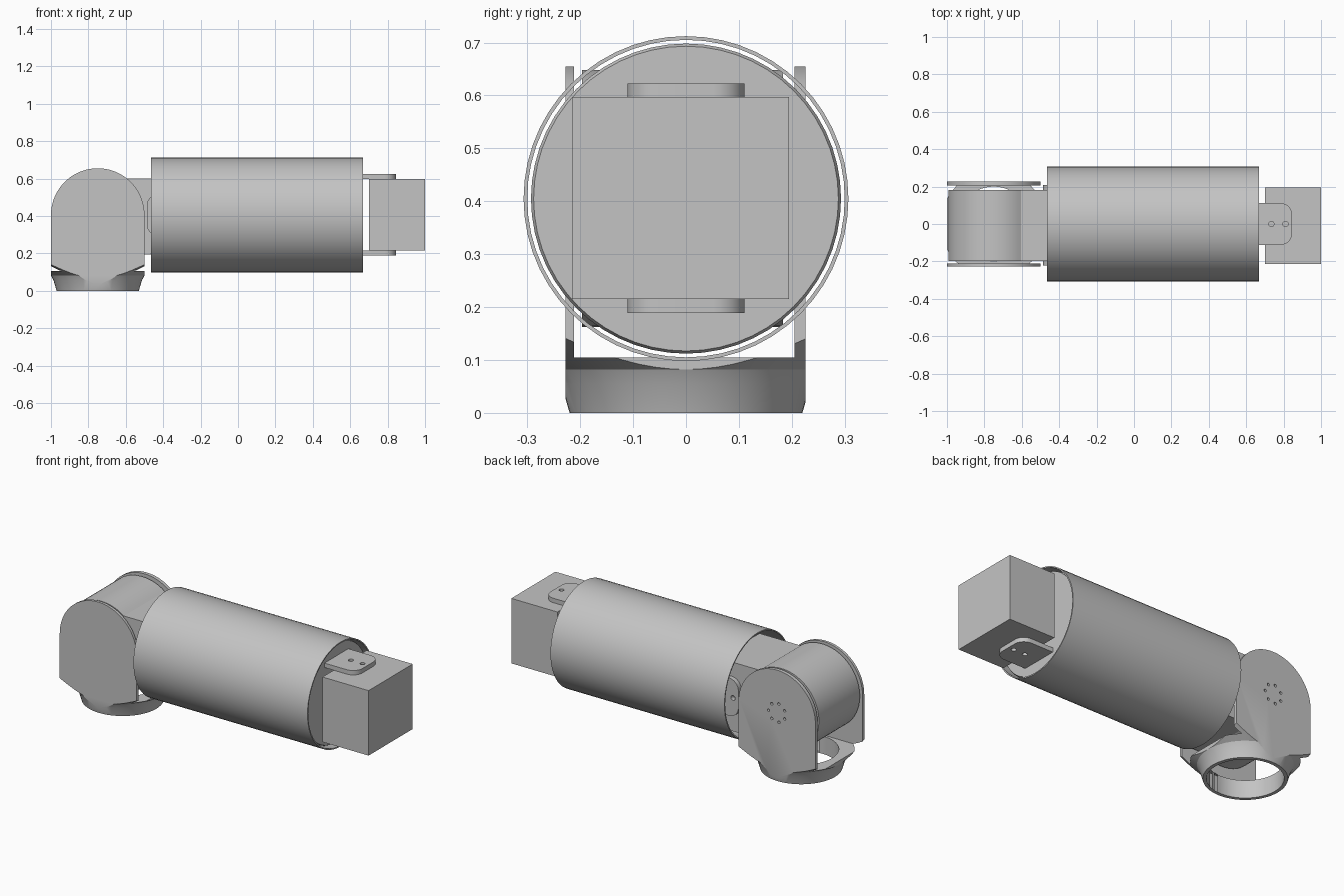
import bpy, bmesh, math
from mathutils import Matrix

if "Cube" in bpy.data.objects:
    bpy.data.objects.remove(bpy.data.objects["Cube"])

grey = bpy.data.materials.new("light_grey")
grey.diffuse_color = (0.55, 0.55, 0.55, 1)
grey.use_nodes = True
grey.node_tree.nodes["Principled BSDF"].inputs["Base Color"].default_value = grey.diffuse_color
CZ = 0.405          # height of the arm axis
EX = -0.75          # elbow axis


def finish(name, bm):
    bmesh.ops.remove_doubles(bm, verts=bm.verts, dist=1e-5)
    bmesh.ops.recalc_face_normals(bm, faces=bm.faces)
    me = bpy.data.meshes.new(name)
    bm.to_mesh(me)
    bm.free()
    me.materials.append(grey)
    ob = bpy.data.objects.new(name, me)
    bpy.context.collection.objects.link(ob)
    return ob


def prism(name, outline, axis, lo, hi):
    """Extrude a 2D outline along an axis from lo to hi."""
    place = {'x': lambda u, v, t: (t, u, v),
             'y': lambda u, v, t: (u, t, v),
             'z': lambda u, v, t: (u, v, t)}[axis]
    bm = bmesh.new()
    a = [bm.verts.new(place(u, v, lo)) for u, v in outline]
    b = [bm.verts.new(place(u, v, hi)) for u, v in outline]
    bm.faces.new(a)
    bm.faces.new(b)
    for i in range(len(a)):
        j = (i + 1) % len(a)
        bm.faces.new((a[i], a[j], b[j], b[i]))
    return finish(name, bm)


def lathe(name, profile, matrix, closed=False, steps=56):
    """Spin (radius, height) points around z, then place with a matrix."""
    bm = bmesh.new()
    vs = [bm.verts.new((r, 0, h)) for r, h in profile]
    es = [bm.edges.new(p) for p in zip(vs, vs[1:])]
    if closed:
        es.append(bm.edges.new((vs[-1], vs[0])))
    bmesh.ops.spin(bm, geom=vs + es, cent=(0, 0, 0), axis=(0, 0, 1),
                   angle=2 * math.pi, steps=steps)
    bmesh.ops.remove_doubles(bm, verts=bm.verts, dist=1e-5)
    bm.transform(matrix)
    return finish(name, bm)


def arc(cx, cy, r, a0, a1, n):
    return [(cx + r * math.cos(math.radians(a0 + (a1 - a0) * i / n)),
             cy + r * math.sin(math.radians(a0 + (a1 - a0) * i / n)))
            for i in range(n + 1)]


def rect(u0, u1, v0, v1):
    return [(u0, v0), (u1, v0), (u1, v1), (u0, v1)]


def circle(cx, cy, r, n):
    return arc(cx, cy, r, 0, 360, n)[:-1]


def cut(ob, tool, op='DIFFERENCE'):
    m = ob.modifiers.new("cut", 'BOOLEAN')
    m.operation, m.solver, m.object = op, 'EXACT', tool
    bpy.context.view_layer.objects.active = ob
    bpy.ops.object.modifier_apply(modifier=m.name)
    bpy.data.objects.remove(tool, do_unlink=True)


# Elbow bracket: round-topped block, tapered foot, slot and base opening
arch = [(-1.0, 0), (-0.5, 0)] + arc(EX, CZ, 0.25, 0, 180, 36)
bracket = prism("elbow_bracket", arch, 'y', -0.228, 0.226)
taper = lathe("taper", [(0, 0), (0.22, 0), (0.236, 0.055), (0.25, 0.082),
                        (0.345, 0.145), (0.38, 0.16), (0.38, 0.75), (0, 0.75)],
              Matrix.Translation((EX, 0, 0)))
cut(bracket, taper, 'INTERSECT')
cut(bracket, prism("slot", rect(-1.1, -0.4, 0.105, 0.8), 'y', -0.212, 0.205))
cut(bracket, prism("opening", circle(EX, 0, 0.2, 56), 'z', -0.1, 0.2))
# Bolt circle in the rear cheek
for i in range(7):
    a = 2 * math.pi * i / 7
    cut(bracket, prism("bolt_hole", circle(EX + 0.055 * math.cos(a),
                                           CZ + 0.055 * math.sin(a), 0.008, 12),
                       'y', 0.15, 0.3))

# Elbow drum with its square neck reaching into the tube
a_top = math.degrees(math.asin(0.195 / 0.243))
a_bot = math.degrees(math.asin(0.21 / 0.243))
drum = arc(EX, CZ, 0.243, a_top, 360 - a_bot, 44)
drum += [(-0.34, CZ - 0.21), (-0.34, CZ + 0.195)]
elbow = prism("elbow_drum", drum, 'y', -0.197, 0.183)

# Outer tube and the inner core floating in it
along_x = Matrix.Translation((0, 0, CZ)) @ Matrix.Rotation(math.pi / 2, 4, 'Y')
tube = lathe("outer_tube", [(0.307, -0.465), (0.307, 0.667),
                            (0.300, 0.667), (0.300, -0.465)], along_x, True)
core = lathe("inner_core", [(0, -0.28), (0.288, -0.28), (0.293, -0.27),
                            (0.293, 0.63), (0.288, 0.64), (0, 0.64)], along_x)


# Mounting tabs: rounded tongues with two screw holes
def tab(name, axis, root, tip, mid, lo, hi):
    s = 1 if tip > root else -1
    pts = [(root, -0.111)] + [(tip - s * 0.06 + s * x, y) for x, y in
                              arc(0, -0.051, 0.06, -90, 0, 8) +
                              arc(0, 0.051, 0.06, 0, 90, 8)] + [(root, 0.111)]
    ob = prism(name, [(x, mid + y) for x, y in pts], axis, lo, hi)
    for d in (0.035, 0.11):
        cut(ob, prism("screw_hole", circle(tip - s * d, mid, 0.014, 16),
                      axis, lo - 0.05, hi + 0.05))
    return ob


tabs = [tab("wrist_tab_top", 'z', 0.635, 0.845, 0, 0.597, 0.623),
        tab("wrist_tab_bottom", 'z', 0.635, 0.845, 0, 0.189, 0.215),
        tab("elbow_tab_rear", 'y', -0.275, -0.487, CZ, 0.183, 0.209),
        tab("elbow_tab_front", 'y', -0.275, -0.487, CZ, -0.223, -0.197)]

# Square wrist block
prism("wrist_block", rect(-0.215, 0.195, 0.215, 0.597), 'x', 0.70, 1.0)

# Smooth the round parts, keep hard edges
bpy.ops.object.select_all(action='DESELECT')
for ob in [bracket, elbow, tube, core] + tabs:
    ob.select_set(True)
bpy.context.view_layer.objects.active = tube
bpy.ops.object.shade_smooth_by_angle(angle=math.radians(25))
